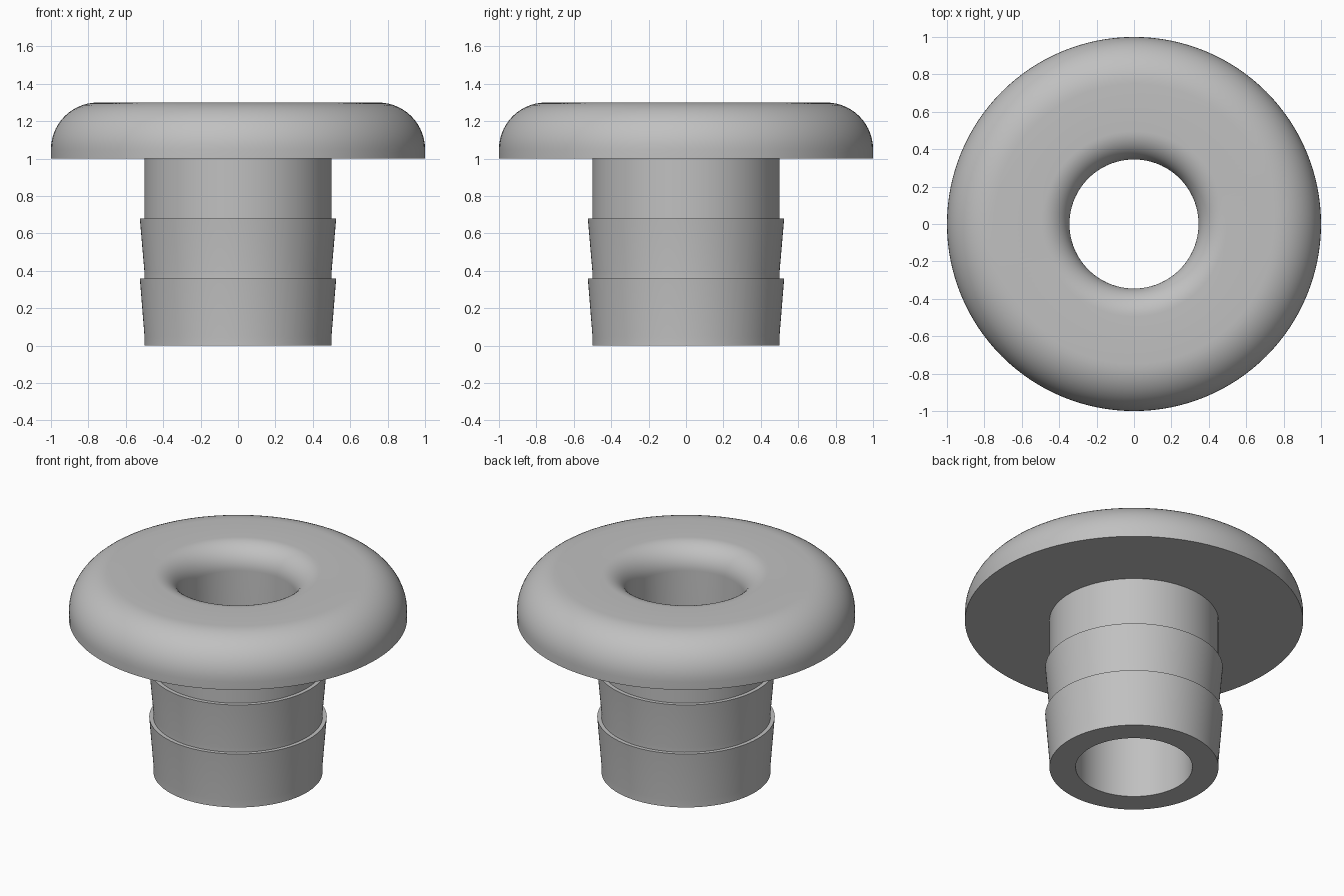
import bpy, bmesh
from math import sin, cos, pi, radians

cube = bpy.data.objects.get("Cube")
if cube:
    bpy.data.objects.remove(cube, do_unlink=True)

# Plain grey material
grey = bpy.data.materials.new("plain_grey")
grey.use_nodes = True
colour = (0.53, 0.53, 0.53, 1)
grey.diffuse_color = colour
grey.node_tree.nodes["Principled BSDF"].inputs["Base Color"].default_value = colour


def arc(cx, cz, r, start, end, steps=14):
    """Points of a rounded edge, angles in degrees."""
    angles = [radians(start + (end - start) * i / steps) for i in range(steps + 1)]
    return [(cx + r * cos(a), cz + r * sin(a)) for a in angles]


def lathe(name, profile, segments=128):
    """Revolve a closed (radius, height) outline about z."""
    bm = bmesh.new()
    rings = []
    for i in range(segments):
        a = 2 * pi * i / segments
        rings.append([bm.verts.new((r * cos(a), r * sin(a), z)) for r, z in profile])
    n = len(profile)
    for i, ring in enumerate(rings):
        after = rings[(i + 1) % segments]
        for j in range(n):
            k = (j + 1) % n
            bm.faces.new((ring[j], after[j], after[k], ring[k]))
    bmesh.ops.recalc_face_normals(bm, faces=bm.faces)
    mesh = bpy.data.meshes.new(name)
    bm.to_mesh(mesh)
    bm.free()
    mesh.materials.append(grey)
    obj = bpy.data.objects.new(name, mesh)
    bpy.context.collection.objects.link(obj)
    bpy.ops.object.select_all(action='DESELECT')
    obj.select_set(True)
    bpy.context.view_layer.objects.active = obj
    bpy.ops.object.shade_smooth_by_angle(angle=radians(30))
    return obj


bore, stem, barb = 0.345, 0.5, 0.525
under, top = 1.0, 1.3

# Stem outside with two tapered barbs
outline = [(bore, 0), (stem, 0)]
for foot, lip in ((0.05, 0.36), (0.39, 0.68)):
    outline += [(stem, foot), (barb, lip), (stem, lip)]

# Flange with a broad outer rounding and a small rounding into the bore
outline += [(stem, under), (1.0, under)]
outline += arc(0.75, top - 0.25, 0.25, 0, 90)
outline += arc(bore + 0.15, top - 0.15, 0.15, 90, 180)

lathe("flanged_barbed_bushing", outline)
